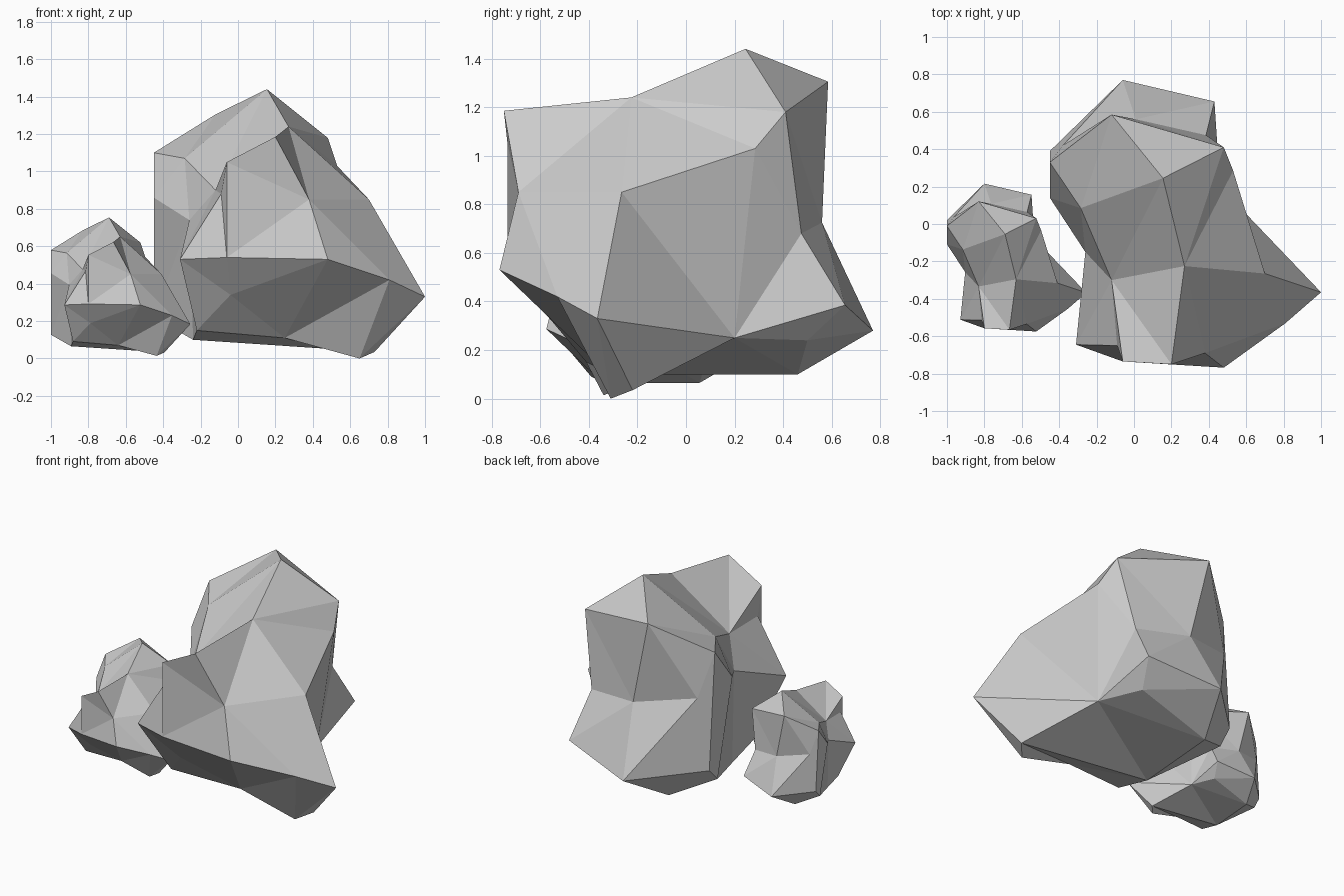
import bpy, bmesh
from mathutils import Vector

if "Cube" in bpy.data.objects:
    bpy.data.objects.remove(bpy.data.objects["Cube"])

# Rock corners, grouped by level (x, y, z)
CROWN = [(.155, .245, 1.44), (-.12, .585, 1.305), (.48, .41, 1.18), (.53, .285, 1.03),
         (-.45, .33, 1.10), (.27, -.225, 1.24), (.20, -.75, 1.185), (-.06, -.735, 1.05),
         (-.285, .085, 1.07)]
WAIST = [(.70, -.265, .85), (.38, -.69, .85), (-.09, -.65, .88), (-.12, -.30, .90),
         (-.26, -.15, .74), (-.45, .14, .86), (-.38, .42, .80), (.01, .56, .725),
         (.385, .475, .68)]
SKIRT = [(.48, -.768, .53), (.81, -.53, .42), (1.0, -.365, .33), (.46, .20, .25),
         (.43, .655, .385), (-.06, .77, .28), (-.45, .39, .31), (-.31, -.645, .53),
         (-.06, -.735, .54), (-.04, -.57, .34)]
BASE = [(.73, -.22, .035), (.65, -.31, .0), (.25, -.33, .11), (-.22, -.41, .15),
        (-.24, -.16, .10), (-.45, .30, .22), (-.19, .46, .10), (.35, .50, .24)]
CENTRE = Vector((.08, -.05, .60))
# Diagonals turned the other way to form the creases
CREASES = [(3, 20), (11, 10), (5, 8),                    # right side, front, top
           (30, 34), (21, 30), (21, 29), (29, 32),       # underside
           (14, 15), (15, 33), (14, 24)]                 # left side


def rock(name, scale=1.0, location=(0, 0, 0)):
    """Skin the corners as facets by hulling their directions, then push them out."""
    points = [Vector(p) for p in CROWN + WAIST + SKIRT + BASE]
    bm = bmesh.new()
    verts = [bm.verts.new((p - CENTRE).normalized()) for p in points]
    bmesh.ops.convex_hull(bm, input=verts)
    bmesh.ops.triangulate(bm, faces=bm.faces)
    for a, b in CREASES:
        edge = bm.edges.get((verts[a], verts[b]))
        if edge:
            bmesh.utils.edge_rotate(edge, True)
    for v, p in zip(verts, points):
        v.co = p * scale + Vector(location)
    bmesh.ops.recalc_face_normals(bm, faces=bm.faces)
    mesh = bpy.data.meshes.new(name)
    bm.to_mesh(mesh)
    bm.free()
    obj = bpy.data.objects.new(name, mesh)
    bpy.context.collection.objects.link(obj)
    return obj


# Large boulder and its smaller copy at the left
rock("large_rock")
rock("small_rock", .514, (-.769, -.18, .014))
